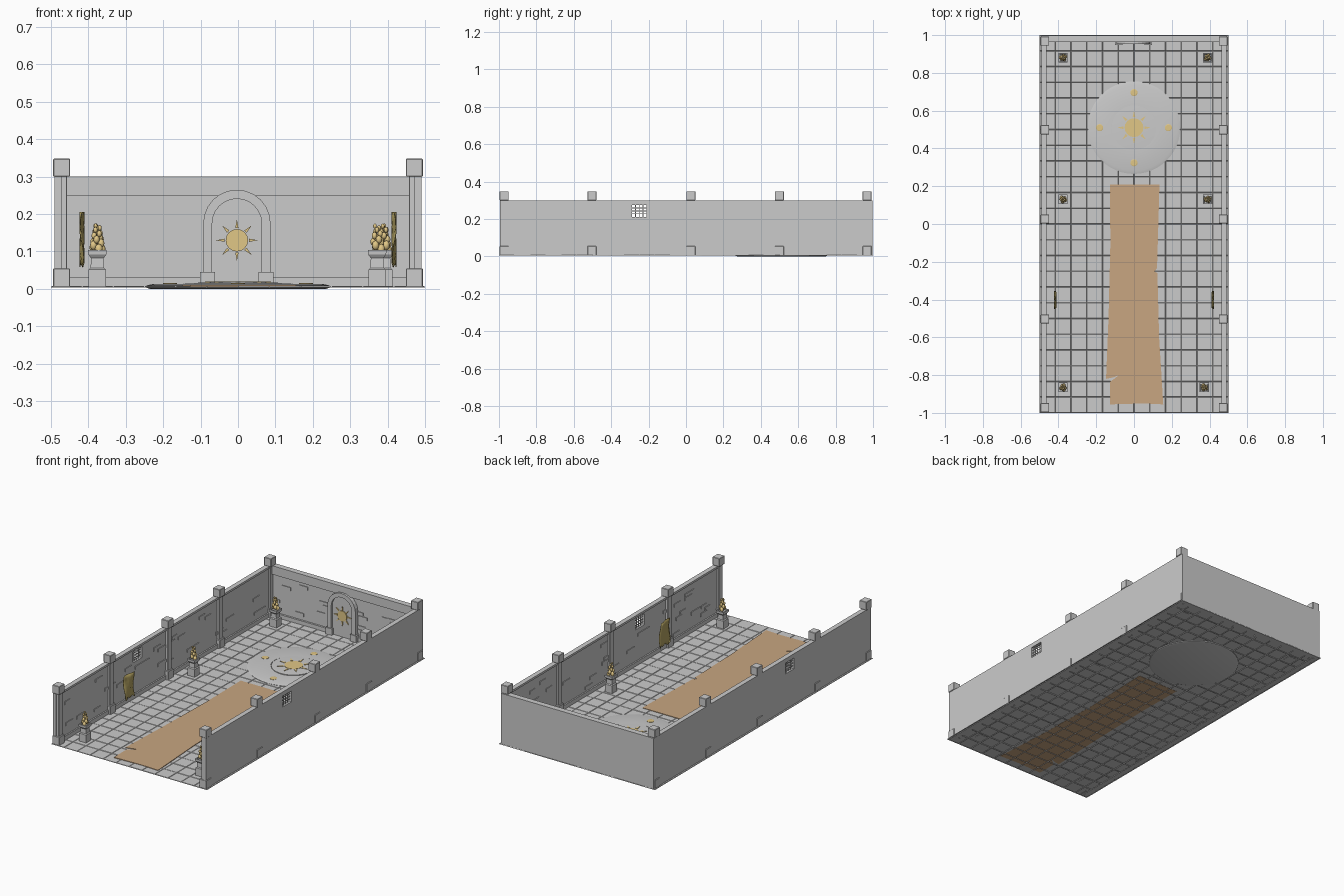
import bpy, bmesh, random
from math import sin, cos, pi, tau, sqrt
from mathutils import Matrix, Vector

if "Cube" in bpy.data.objects:
    bpy.data.objects.remove(bpy.data.objects["Cube"])

random.seed(4)


def material(name, rgb):
    m = bpy.data.materials.new(name)
    m.diffuse_color = (*rgb, 1)
    m.use_nodes = True
    m.node_tree.nodes["Principled BSDF"].inputs["Base Color"].default_value = m.diffuse_color
    return m


GOLD = material("gold", (0.75, 0.57, 0.24))
CLOTH = material("cloth", (0.58, 0.38, 0.22))
BANNER = material("banner_cloth", (0.45, 0.36, 0.12))


def finish(name, bm, mat=None, smooth=False):
    bmesh.ops.recalc_face_normals(bm, faces=bm.faces[:])
    me = bpy.data.meshes.new(name)
    bm.to_mesh(me)
    bm.free()
    ob = bpy.data.objects.new(name, me)
    bpy.context.collection.objects.link(ob)
    if mat:
        me.materials.append(mat)
    if smooth:
        bpy.context.view_layer.objects.active = ob
        ob.select_set(True)
        bpy.ops.object.shade_smooth_by_angle(angle=0.6)
        ob.select_set(False)
    return ob


def box(bm, x0, x1, y0, y1, z0, z1):
    c = Matrix.Translation(((x0 + x1) / 2, (y0 + y1) / 2, (z0 + z1) / 2))
    s = Matrix.Diagonal((abs(x1 - x0), abs(y1 - y0), abs(z1 - z0), 1))
    bmesh.ops.create_cube(bm, size=1, matrix=c @ s)


def prism(bm, pts, mat, h):
    f = bm.faces.new([bm.verts.new(mat @ Vector((x, y, 0))) for x, y in pts])
    ext = bmesh.ops.extrude_face_region(bm, geom=[f], use_keep_orig=True)
    vs = [g for g in ext["geom"] if isinstance(g, bmesh.types.BMVert)]
    bmesh.ops.translate(bm, verts=vs, vec=mat.to_3x3() @ Vector((0, 0, h)))


def lathe(bm, profile, n, centre, turn=0.0):
    rings = [[bm.verts.new((centre[0] + r * cos(turn + tau * i / n),
                            centre[1] + r * sin(turn + tau * i / n), z)) for i in range(n)]
             for r, z in profile]
    for a, b in zip(rings, rings[1:]):
        for i in range(n):
            j = (i + 1) % n
            bm.faces.new((a[i], a[j], b[j], b[i]))
    bm.faces.new(rings[0])
    bm.faces.new(rings[-1])


def sun(name, mat, r, inner, tip, h, n=8):
    bm = bmesh.new()
    prism(bm, [(r * cos(tau * i / 16), r * sin(tau * i / 16)) for i in range(16)], mat, h)
    for i in range(n):
        a = tau * i / n
        w = 0.13
        prism(bm, [(inner * cos(a - w), inner * sin(a - w)), (tip * cos(a), tip * sin(a)),
                   (inner * cos(a + w), inner * sin(a + w))], mat, h)
    finish(name, bm, GOLD)


# Tiled floor
bm = bmesh.new()
bmesh.ops.create_grid(bm, x_segments=12, y_segments=24, size=1,
                      matrix=Matrix.Translation((0, 0, 0.004)) @ Matrix.Diagonal((0.5, 1, 1, 1)))
tiles = bm.faces[:]
bmesh.ops.inset_individual(bm, faces=tiles, thickness=0.003, depth=0.003)
for f in tiles:
    dz = random.uniform(-0.0008, 0.0008)
    for v in f.verts:
        v.co.z += dz
finish("floor_tiles", bm)

# Walls with barred window openings
bm = bmesh.new()
box(bm, -0.6, 0.6, -0.29, -0.21, 0.212, 0.275)
cutter = finish("window_cutter", bm)
cutter.hide_render = True
cutter.hide_viewport = True
for s, side in ((-1, "left"), (1, "right")):
    bm = bmesh.new()
    box(bm, s * 0.470, s * 0.490, -0.995, 0.99, 0.004, 0.30)
    wall = finish(side + "_wall", bm)
    mod = wall.modifiers.new("window", "BOOLEAN")
    mod.object = cutter
    mod.solver = "EXACT"

    bm = bmesh.new()
    for i in range(1, 4):
        y = -0.29 + 0.08 * i / 4
        z = 0.212 + 0.063 * i / 4
        box(bm, s * 0.478, s * 0.482, y - 0.002, y + 0.002, 0.21, 0.277)
        box(bm, s * 0.478, s * 0.482, -0.292, -0.208, z - 0.002, z + 0.002)
    finish(side + "_window_bars", bm)

    bm = bmesh.new()
    box(bm, s * 0.462, s * 0.471, -0.98, 0.97, 0.004, 0.03)
    box(bm, s * 0.462, s * 0.471, -0.98, 0.97, 0.288, 0.30)
    finish(side + "_wall_trim", bm)

    # Raised stones, kept clear of the window
    bm = bmesh.new()
    count = 0
    while count < 30:
        y, z = random.uniform(-0.9, 0.9), 0.05 + 0.021 * random.randrange(10)
        if abs(y + 0.25) < 0.085 and z > 0.18:
            continue
        w = random.uniform(0.022, 0.036)
        box(bm, s * 0.466, s * 0.472, y - w, y + w, z - 0.009, z + 0.009)
        count += 1
    finish(side + "_wall_stones", bm)

    # Pillars
    bm = bmesh.new()
    for y in (-0.972, -0.503, 0.026, 0.499, 0.968):
        box(bm, s * 0.457, s * 0.488, y - 0.018, y + 0.018, 0.05, 0.305)
        for z0, z1 in ((0.005, 0.055), (0.30, 0.348)):
            box(bm, s * 0.449, s * 0.494, y - 0.024, y + 0.024, z0, z1)
    ob = finish(side + "_pillars", bm)
    bev = ob.modifiers.new("bevel", "BEVEL")
    bev.width = 0.002
    bev.segments = 1

    # Hanging banner with wavy cloth and ragged foot
    bm = bmesh.new()
    rows = []
    for k in range(8):
        t = k / 7
        rows.append([bm.verts.new((s * (0.418 + 0.006 * sin(5 * t + i)), -0.45 + 0.018 * i + 0.006 * t,
                                   0.205 - t * (0.135 + 0.012 * (i % 2)))) for i in range(6)])
    for a, b in zip(rows, rows[1:]):
        for i in range(5):
            bm.faces.new((a[i], a[i + 1], b[i + 1], b[i]))
    ob = finish(side + "_banner", bm, BANNER, True)
    ob.modifiers.new("thickness", "SOLIDIFY").thickness = 0.002

bm = bmesh.new()
box(bm, -0.49, 0.49, 0.975, 0.997, 0.004, 0.30)
finish("back_wall", bm)
bm = bmesh.new()
box(bm, -0.46, 0.46, 0.964, 0.976, 0.004, 0.03)
box(bm, -0.46, 0.46, 0.964, 0.976, 0.25, 0.30)
finish("back_wall_trim", bm)
bm = bmesh.new()
for x, z in ((-0.37, 0.19), (-0.26, 0.222), (-0.285, 0.062), (0.27, 0.178), (0.31, 0.18), (-0.13, 0.165),
             (-0.11, 0.145), (0.095, 0.167), (0.12, 0.145), (0.11, 0.088), (0.115, 0.065), (-0.15, 0.1),
             (0.31, 0.055), (0.35, 0.13), (-0.44, 0.1)):
    box(bm, x - 0.027, x + 0.027, 0.971, 0.977, z - 0.009, z + 0.009)
finish("back_wall_stones", bm)

# Arched doorway on the back wall
UP = Matrix.Rotation(pi / 2, 4, "X")  # local z points to the front


def arch_line(r, n=12):
    return [(r, 0.02)] + [(r * cos(pi * i / n), 0.175 + r * sin(pi * i / n)) for i in range(n + 1)] + [(-r, 0.02)]


bm = bmesh.new()
prism(bm, arch_line(0.09) + arch_line(0.066)[::-1], Matrix.Translation((-0.003, 0.976, 0)) @ UP, 0.024)
for x in (-0.081, 0.075):
    box(bm, x - 0.02, x + 0.02, 0.947, 0.976, 0.004, 0.045)
finish("door_arch", bm)
bm = bmesh.new()
prism(bm, arch_line(0.068), Matrix.Translation((-0.003, 0.976, 0)) @ UP, 0.013)
finish("door_panel", bm)
sun("door_sun", Matrix.Translation((-0.003, 0.964, 0.13)) @ UP, 0.03, 0.033, 0.056, 0.006)

# Round dais with gold inlays
C = (0, 0.51)
bm = bmesh.new()
lathe(bm, [(0.235, 0), (0.245, 0.003), (0.245, 0.009), (0.228, 0.013), (0.122, 0.014), (0.122, 0.012),
           (0.118, 0.012), (0.118, 0.016), (0.07, 0.018)], 48, C)
finish("dais", bm, None, True)
sun("dais_sun", Matrix.Translation((*C, 0.016)), 0.05, 0.056, 0.088, 0.004)
bm = bmesh.new()
for i in range(4):
    a = tau * i / 4
    lathe(bm, [(0.019, 0.012), (0.019, 0.015), (0.015, 0.016)], 16, (0.182 * cos(a), 0.51 + 0.186 * sin(a)))
finish("dais_studs", bm, GOLD)

# Worn carpet
bm = bmesh.new()
prism(bm, [(-0.128, 0.208), (0.135, 0.208), (0.122, -0.235), (0.108, -0.25), (0.124, -0.26), (0.133, -0.6),
           (0.155, -0.955), (0.05, -0.95), (-0.128, -0.955), (-0.128, -0.835), (-0.105, -0.82), (-0.08, -0.80),
           (-0.11, -0.812), (-0.148, -0.82), (-0.135, -0.5), (-0.125, -0.1)],
      Matrix.Translation((0, 0, 0.006)), 0.004)
finish("carpet", bm, CLOTH)

# Braziers: square stone pedestals topped with clustered flames
SPOTS = [(-0.376, 0.88), (0.39, 0.88), (-0.376, 0.13), (0.39, 0.13), (-0.376, -0.865), (0.372, -0.865)]
stone, flame = bmesh.new(), bmesh.new()
for x, y in SPOTS:
    prof = [(0.023, 0.005), (0.023, 0.052), (0.018, 0.056), (0.017, 0.082), (0.024, 0.092), (0.025, 0.104),
            (0.019, 0.104), (0.018, 0.098)]
    lathe(stone, [(r * sqrt(2), z) for r, z in prof], 4, (x, y), pi / 4)
    for k in range(13):
        t = k / 12
        a = k * 2.4 + x + y
        d = 0.012 * (1 - 0.5 * t)
        m = Matrix.Translation((x + d * cos(a), y + d * sin(a), 0.106 + 0.062 * t))
        r = 0.0105 - 0.0055 * t
        bmesh.ops.create_icosphere(flame, subdivisions=2, radius=r, matrix=m @ Matrix.Diagonal((1, 1, 1.35, 1)))
finish("brazier_pedestals", stone)
finish("brazier_flames", flame, GOLD, True)
